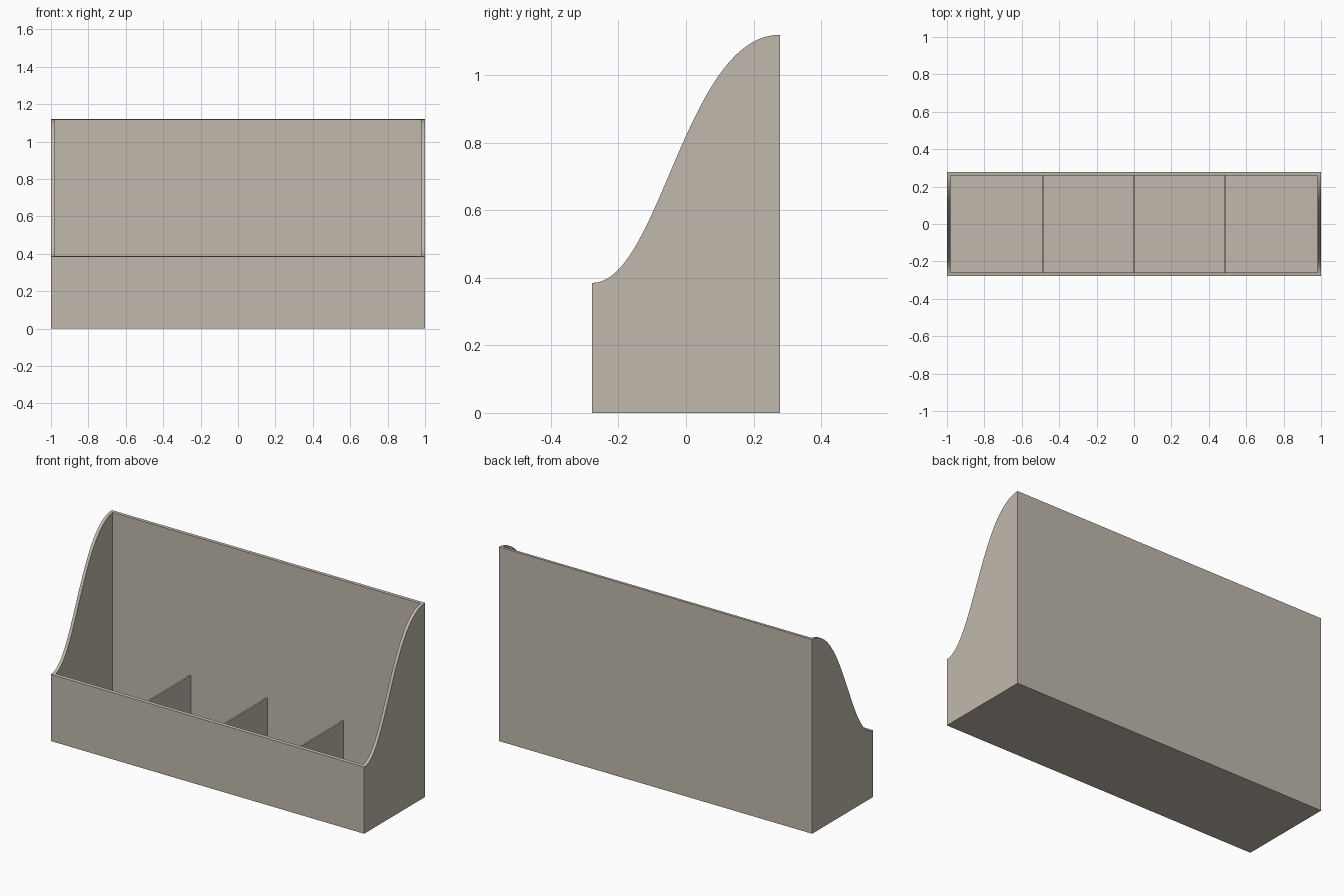
import bpy, bmesh
from mathutils import Vector
from mathutils.geometry import interpolate_bezier

if "Cube" in bpy.data.objects:
    bpy.data.objects.remove(bpy.data.objects["Cube"])

HALF_Y, FRONT_H, BACK_H, WALL = 0.278, 0.385, 1.12, 0.018

mat = bpy.data.materials.new("warm_grey")
mat.diffuse_color = (0.53, 0.485, 0.415, 1)
mat.use_nodes = True
mat.node_tree.nodes["Principled BSDF"].inputs["Base Color"].default_value = mat.diffuse_color


def finish(name, bm):
    bmesh.ops.recalc_face_normals(bm, faces=bm.faces)
    mesh = bpy.data.meshes.new(name)
    bm.to_mesh(mesh)
    bm.free()
    mesh.materials.append(mat)
    ob = bpy.data.objects.new(name, mesh)
    bpy.context.collection.objects.link(ob)
    return ob


def box(name, lo, hi):
    bm = bmesh.new()
    bmesh.ops.create_cube(bm, size=1)
    lo, hi = Vector(lo), Vector(hi)
    for v in bm.verts:
        v.co = (lo + hi) / 2 + v.co * (hi - lo)
    return finish(name, bm)


# Body: side profile with an S-curved top, extruded across the width
curve = interpolate_bezier(
    Vector((0, -HALF_Y, FRONT_H)), Vector((0, -HALF_Y + 0.2, FRONT_H)),
    Vector((0, HALF_Y - 0.28, BACK_H)), Vector((0, HALF_Y, BACK_H)), 40)
profile = [(-HALF_Y, 0)] + [(p.y, p.z) for p in curve] + [(HALF_Y, 0)]
bm = bmesh.new()
face = bm.faces.new([bm.verts.new((-1, y, z)) for y, z in profile])
ext = bmesh.ops.extrude_face_region(bm, geom=[face])["geom"]
bmesh.ops.translate(bm, vec=(2, 0, 0),
                    verts=[g for g in ext if isinstance(g, bmesh.types.BMVert)])
body = finish("organizer_body", bm)

# Hollow out the inside, leaving thin walls and a floor
cutter = box("inside_cutter", (-1 + WALL, -HALF_Y + WALL, WALL),
             (1 - WALL, HALF_Y - WALL, 2))
mod = body.modifiers.new("hollow", 'BOOLEAN')
mod.operation, mod.solver, mod.object = 'DIFFERENCE', 'EXACT', cutter
bpy.context.view_layer.objects.active = body
body.select_set(True)
bpy.ops.object.modifier_apply(modifier=mod.name)
bpy.data.objects.remove(cutter)
bpy.ops.object.shade_smooth_by_angle(angle=0.5)

# Three thin dividers making four compartments
for i, x in enumerate((-0.488, 0, 0.488)):
    box(f"divider_{i + 1}", (x - 0.005, -HALF_Y + WALL, WALL),
        (x + 0.005, HALF_Y - WALL, 0.31))
